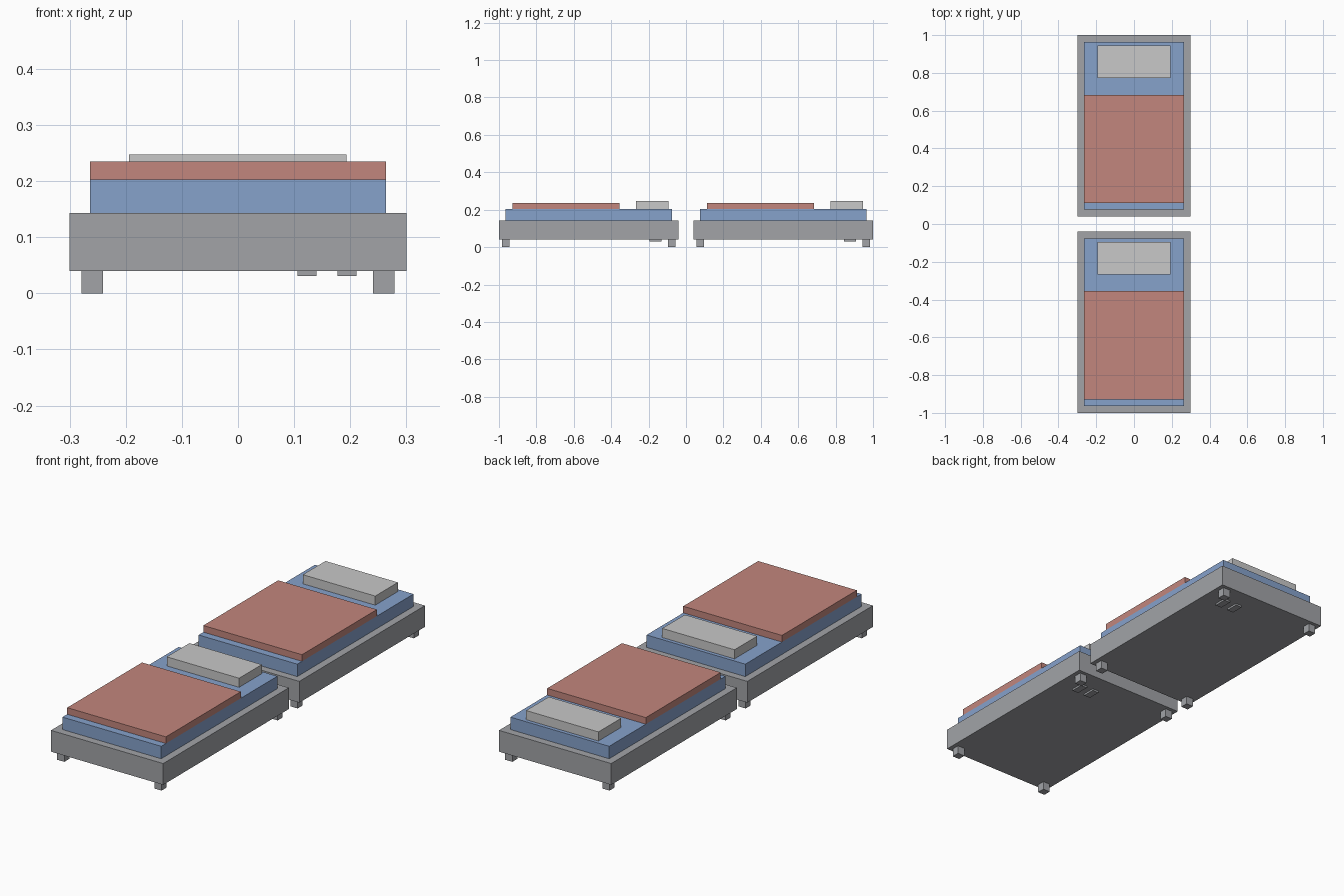
import bpy

default = bpy.data.objects.get("Cube")
if default:
    bpy.data.objects.remove(default, do_unlink=True)


def material(name, rgb):
    mat = bpy.data.materials.new(name)
    mat.use_nodes = True
    colour = (*rgb, 1)
    mat.diffuse_color = colour
    mat.node_tree.nodes["Principled BSDF"].inputs["Base Color"].default_value = colour
    return mat


GREY = material("frame grey", (0.36, 0.37, 0.39))
BLUE = material("mattress blue", (0.24, 0.36, 0.60))
RED = material("blanket red", (0.54, 0.24, 0.205))
WHITE = material("pillow white", (0.58, 0.58, 0.58))


def box(name, xs, ys, zs, mat):
    """Box spanning the given (low, high) ranges."""
    spans = (xs, ys, zs)
    bpy.ops.mesh.primitive_cube_add(size=1, location=[(a + b) / 2 for a, b in spans])
    obj = bpy.context.object
    obj.name = name
    obj.scale = [b - a for a, b in spans]
    bpy.ops.object.transform_apply(location=False, rotation=False, scale=True)
    obj.data.materials.append(mat)
    return obj


def bed(label, y):
    def part(name, xs, ys, zs, mat):
        box(f"{label}_{name}", xs, (y + ys[0], y + ys[1]), zs, mat)

    # Base with bedding stacked on top
    part("frame", (-0.3, 0.3), (-0.48, 0.48), (0.04, 0.143), GREY)
    part("mattress", (-0.264, 0.264), (-0.444, 0.444), (0.143, 0.203), BLUE)
    part("blanket", (-0.264, 0.264), (-0.408, 0.164), (0.203, 0.235), RED)
    part("pillow", (-0.194, 0.193), (0.253, 0.426), (0.203, 0.247), WHITE)

    # Feet at the four corners
    for side, x in (("right", -0.26), ("left", 0.26)):
        for end, fy in (("front", -0.444), ("back", 0.444)):
            part(f"{end}_{side}_foot", (x - 0.019, x + 0.019),
                 (fy - 0.019, fy + 0.019), (0, 0.04), GREY)

    # Two small pads under the head end
    for name, x in (("inner_pad", 0.123), ("outer_pad", 0.194)):
        part(name, (x - 0.017, x + 0.017), (0.325, 0.388), (0.031, 0.04), GREY)


bed("front_bed", -0.52)
bed("back_bed", 0.52)
